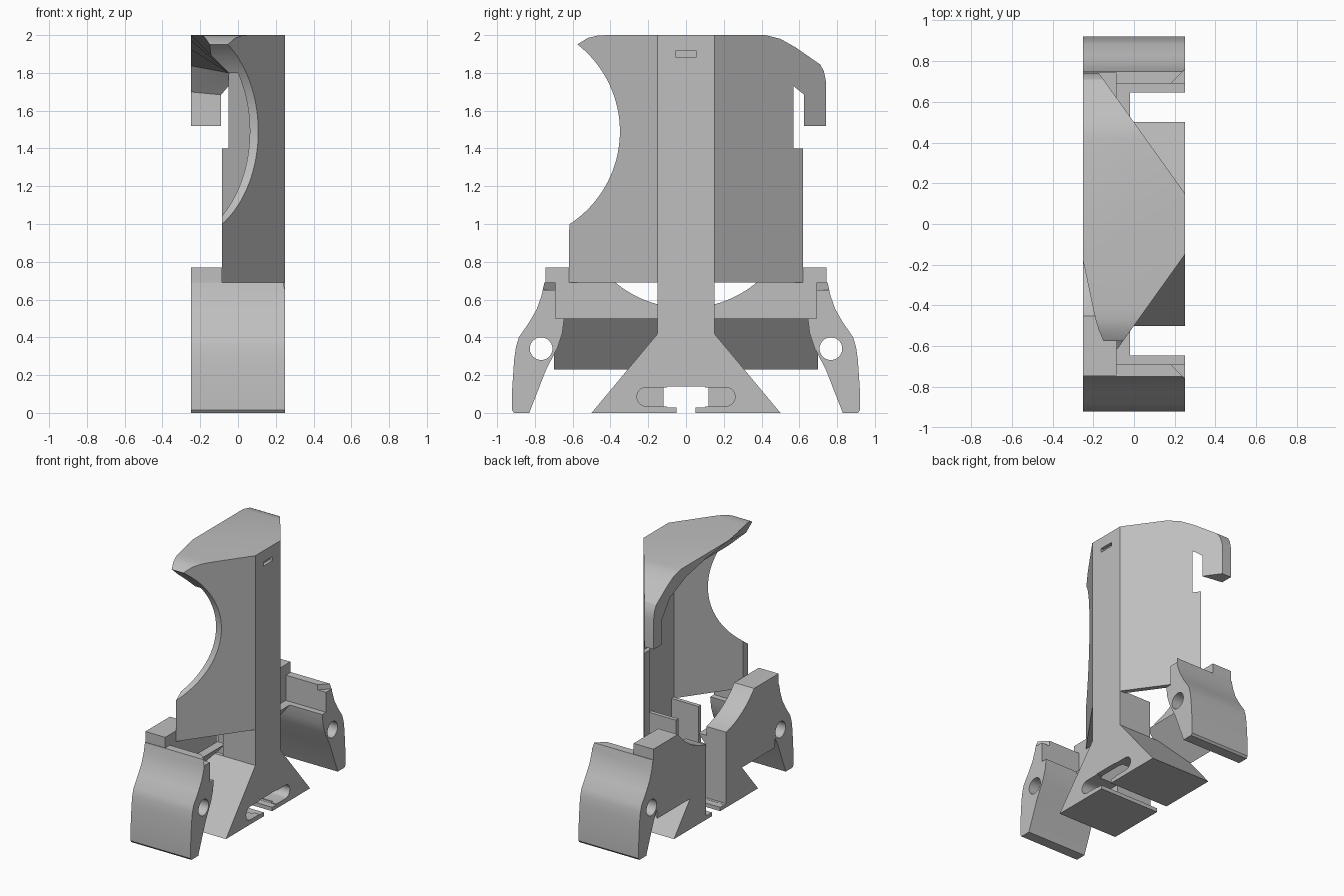
import bpy, bmesh, math

old = bpy.data.objects.get("Cube")
if old:
    bpy.data.objects.remove(old, do_unlink=True)

grey = bpy.data.materials.new("plain grey")
grey.use_nodes = True
grey.diffuse_color = (0.52, 0.52, 0.52, 1)
grey.node_tree.nodes["Principled BSDF"].inputs["Base Color"].default_value = grey.diffuse_color


def loft(name, a, b, axis, lo, hi):
    """Solid between two outlines of equal length placed along an axis."""
    def place(p, t):
        u, v = p
        return {"x": (t, u, v), "y": (u, t, v), "z": (u, v, t)}[axis]
    bm = bmesh.new()
    va = [bm.verts.new(place(p, lo)) for p in a]
    vb = [bm.verts.new(place(p, hi)) for p in b]
    bm.faces.new(va)
    bm.faces.new(vb)
    n = len(va)
    for i in range(n):
        j = (i + 1) % n
        bm.faces.new((va[i], va[j], vb[j], vb[i]))
    bmesh.ops.recalc_face_normals(bm, faces=bm.faces)
    me = bpy.data.meshes.new(name)
    bm.to_mesh(me)
    bm.free()
    me.materials.append(grey)
    ob = bpy.data.objects.new(name, me)
    bpy.context.collection.objects.link(ob)
    return ob


def prism(name, pts, axis, lo, hi):
    return loft(name, pts, pts, axis, lo, hi)


def box(name, x0, x1, y0, y1, z0, z1):
    return prism(name, [(x0, y0), (x1, y0), (x1, y1), (x0, y1)], "z", z0, z1)


def arc(cu, cv, r, a0, a1, n=40):
    angles = [math.radians(a0 + (a1 - a0) * i / n) for i in range(n + 1)]
    return [(cu + r * math.cos(t), cv + r * math.sin(t)) for t in angles]


def boolean(ob, tool, op="DIFFERENCE"):
    """Apply a boolean and discard the helper."""
    tool.hide_render = True
    mod = ob.modifiers.new("cut", "BOOLEAN")
    mod.object, mod.operation, mod.solver = tool, op, "EXACT"
    dg = bpy.context.evaluated_depsgraph_get()
    me = bpy.data.meshes.new_from_object(ob.evaluated_get(dg))
    ob.modifiers.clear()
    ob.data = me
    bpy.data.objects.remove(tool, do_unlink=True)
    return ob


def mirrored(half):
    """Complete a symmetric outline in its first coordinate."""
    return half + [(-u, v) for u, v in reversed(half)]


def mirrored_y(half):
    return half + [(x, -y) for x, y in reversed(half)]


R = 0.585   # radius of both round cut-outs
BACK = -0.085

# Shell: side outline trimmed to a wedge plan
outline = [(-0.745, 0.69), (-0.745, 0.77), (-0.63, 0.77)]
outline += arc(-0.935, 1.49, R, -57, 52)
outline += [(-0.52, 1.985), (-0.47, 1.997), (-0.42, 2), (0.42, 2), (0.5, 1.98),
            (0.58, 1.935), (0.71, 1.845), (0.73, 1.81), (0.742, 1.75), (0.742, 1.52),
            (0.63, 1.52), (0.63, 0.77), (0.745, 0.77), (0.745, 0.69)]
shell = prism("shell", outline, "x", -0.25, 0.25)
plan = mirrored_y([(0.25, 0.15), (-0.175, 0.745), (-0.3, 0.745)])
boolean(shell, prism("wedge_plan", plan, "z", 0.5, 2.2), "INTERSECT")

# Hollow inside of the shell
void = prism("void", mirrored_y([(0.205, 0.15), (-0.13, 0.62), (-0.4, 0.62)]), "z", 0.5, 1.9)
ceiling = [(0.62, 0.4), (0.62, 1.68), (0.5, 1.8), (-0.8, 1.8), (-0.8, 0.4)]
boolean(void, prism("void_roof", ceiling, "x", -0.5, 0.5), "INTERSECT")
boolean(shell, void)

# Sloping underside of the hood
rim = [(0.65, 1.4), (0.65, 1.7), (0.55, 1.84), (0.35, 1.93), (0.1, 1.98),
       (-0.15, 2.01), (-0.8, 2.4), (-0.8, 1.4)]
root = [(0.62, 1.4), (0.62, 1.68), (0.5, 1.8), (0.3, 1.8), (0.05, 1.8),
        (-0.2, 1.8), (-0.8, 1.8), (-0.8, 1.4)]
boolean(shell, loft("hood_scoop", rim, root, "x", -0.26, -0.05))
boolean(shell, box("open_back", -0.4, BACK, -0.9, 0.9, 0.77, 1.519))
boolean(shell, box("small_slot", 0.225, 0.3, -0.055, 0.055, 1.885, 1.915))

# Saddle plate joining the two clips, with a round dip
dip = math.degrees(math.asin((1.14 - 0.77) / R))
saddle = prism("saddle_plate", [(-0.745, 0.77), (-0.745, 0.5), (0.745, 0.5), (0.745, 0.77)]
               + arc(0, 1.14, R, -dip, dip - 180), "x", -0.25, BACK)

# Sloped rail under the plate
rail = prism("sloped_rail", [(-0.25, 0.23), (-0.25, 0.5), (-0.02, 0.5)], "y", -0.7, 0.7)

# Foot and column
foot = prism("foot", mirrored([(0.5, 0), (0.15, 0.42)]), "x", -0.25, 0.25)
column = box("column", -0.02, 0.25, -0.15, 0.15, 0.35, 0.7)

# Channel up the back, shared by the middle parts
for part in (saddle, rail, foot, column):
    boolean(part, box("channel", -0.4, 0.205, -0.12, 0.12, 0.03, 0.9))
for y0, y1, z0, z1, x0 in ((-0.1, 0.1, 0.029, 0.14, -0.4), (-0.05, 0.05, -0.1, 0.04, -0.4)):
    boolean(foot, box("foot_slot", x0, 0.4, y0, y1, z0, z1))
pocket = arc(0.21, 0.085, 0.05, -90, 90, 10) + arc(-0.21, 0.085, 0.05, 90, 270, 10)
boolean(foot, prism("foot_pocket", pocket, "x", 0.05, 0.4))

# Two side clips
clip_side = [(0.69, 0.69), (0.69, 0.5), (0.645, 0.5), (0.655, 0.42), (0.68, 0.345),
             (0.74, 0.23), (0.83, 0), (0.91, 0), (0.922, 0.015), (0.922, 0.1),
             (0.91, 0.28), (0.9, 0.35), (0.885, 0.4), (0.83, 0.48), (0.79, 0.55),
             (0.765, 0.62), (0.75, 0.69)]
for side, label in ((1, "back_clip"), (-1, "front_clip")):
    clip = prism(label, [(side * y, z) for y, z in clip_side], "x", -0.25, 0.25)
    boolean(clip, prism("hole", arc(side * 0.767, 0.34, 0.06, 0, 351, 39), "x", -0.4, 0.4))
    notch = [(0.17, side * 0.68), (0.27, side * 0.78), (0.27, side * 0.68)]
    boolean(clip, prism("notch", notch, "z", 0.65, 0.75))

# Smooth the round surfaces, keep the edges sharp
bpy.ops.object.select_all(action="DESELECT")
for ob in bpy.context.collection.objects:
    if ob.type == "MESH":
        ob.select_set(True)
        bpy.context.view_layer.objects.active = ob
bpy.ops.object.shade_smooth_by_angle(angle=math.radians(25))
